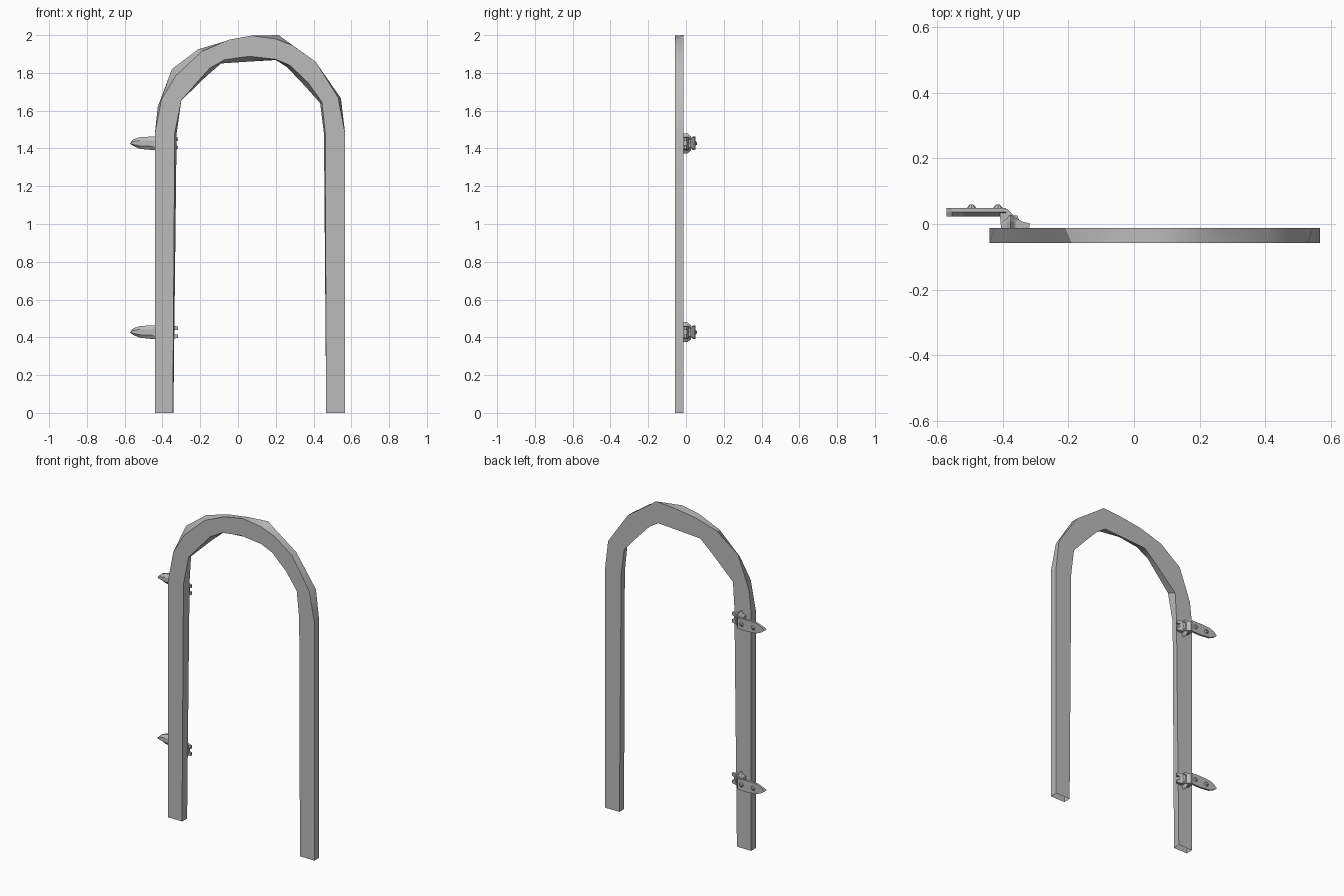
import bpy, bmesh, math

if "Cube" in bpy.data.objects:
    bpy.data.objects.remove(bpy.data.objects["Cube"])

grey = bpy.data.materials.new("stone grey")
grey.diffuse_color = (0.5, 0.5, 0.5, 1)
grey.use_nodes = True
grey.node_tree.nodes["Principled BSDF"].inputs["Base Color"].default_value = grey.diffuse_color


def finish(name, bm, smooth=False):
    bmesh.ops.recalc_face_normals(bm, faces=bm.faces)
    me = bpy.data.meshes.new(name)
    bm.to_mesh(me)
    bm.free()
    me.materials.append(grey)
    ob = bpy.data.objects.new(name, me)
    bpy.context.collection.objects.link(ob)
    if smooth:
        bpy.ops.object.select_all(action='DESELECT')
        ob.select_set(True)
        bpy.context.view_layer.objects.active = ob
        bpy.ops.object.shade_smooth_by_angle(angle=math.radians(30))
    return ob


def loft(name, loop_a, loop_b, skip=(), smooth=False):
    """Solid between two matching 3D outlines; skip leaves some sides open."""
    bm = bmesh.new()
    a = [bm.verts.new(p) for p in loop_a]
    b = [bm.verts.new(p) for p in loop_b]
    bm.faces.new(a)
    bm.faces.new(b[::-1])
    n = len(a)
    for i in range(n):
        if i not in skip:
            j = (i + 1) % n
            bm.faces.new((a[i], b[i], b[j], a[j]))
    return finish(name, bm, smooth)


def at_y(pts, y, z=0.0):
    return [(px, y, pz + z) for px, pz in pts]


# Arched frame: slightly different front and back outlines, open feet
outer_front = [(-.44, 0), (-.44, 1.48), (-.405, 1.66), (-.33, 1.785), (-.19, 1.915), (-.05, 1.975),
               (.07, 1.997), (.20, 1.98), (.29, 1.945), (.41, 1.86), (.53, 1.67), (.567, 1.48), (.567, 0)]
inner_front = [(.467, 0), (.462, 1.48), (.445, 1.645), (.37, 1.75), (.275, 1.84), (.20, 1.872),
               (.06, 1.888), (-.07, 1.87), (-.15, 1.825), (-.30, 1.655), (-.335, 1.48), (-.345, 0)]
outer_back = [(-.44, 0), (-.44, 1.48), (-.425, 1.62), (-.35, 1.82), (-.21, 1.925), (-.06, 1.97),
              (.08, 1.99), (.215, 2.0), (.27, 1.96), (.41, 1.86), (.545, 1.665), (.567, 1.48), (.567, 0)]
inner_back = [(.467, 0), (.455, 1.48), (.435, 1.64), (.35, 1.735), (.26, 1.83), (.20, 1.868),
              (.06, 1.86), (-.09, 1.85), (-.17, 1.78), (-.315, 1.64), (-.325, 1.48), (-.342, 0)]
front, back = outer_front + inner_front, outer_back + inner_back
loft("arched_frame", at_y(front, -.058), at_y(back, -.012),
     skip=(len(outer_front) - 1, len(front) - 1), smooth=True)

# Strap outlines, centred on the hinge height
strap = [(-.572, 0), (-.555, .020), (-.52, .033), (-.45, .036), (-.39, .034),
         (-.39, -.034), (-.45, -.036), (-.52, -.029), (-.555, -.014)]
strap_ridge = [(px, pz * .45) for px, pz in strap]
neck = [(-.41, .045), (-.385, .045), (-.36, .018), (-.335, .005), (-.335, -.014), (-.405, -.014)]
rosette = [(-.376 + r * .62 * math.cos(t), r * math.sin(t))
           for k in range(12)
           for r, t in [(.053 if k % 2 else .040, k * math.pi / 6)]]

for label, z in (("lower", .427), ("upper", 1.427)):
    # Pointed strap with a bevelled underside
    loft(label + "_strap", at_y(strap, .036, z), at_y(strap, .049, z))
    loft(label + "_strap_ridge", at_y(strap_ridge, .023, z), at_y(strap, .036, z))
    # Curled neck joining the strap to the frame
    loft(label + "_neck", [(px, py, z - .03) for px, py in neck], [(px, py, z + .03) for px, py in neck])
    # Flared mounting plate
    small = [(-.376 + (px + .376) * .7, pz * .7) for px, pz in rosette]
    loft(label + "_plate", at_y(rosette, -.014, z), at_y(rosette, .008, z))
    loft(label + "_plate_top", at_y(rosette, .008, z), at_y(small, .026, z))
    # Two prongs reaching past the inner edge of the frame
    for s, side in ((1, "top"), (-1, "bottom")):
        box = [(-.36, s * .022 - .012), (-.318, s * .022 - .009),
               (-.318, s * .022 + .009), (-.36, s * .022 + .012)]
        loft(f"{label}_{side}_prong", at_y(box, -.010, z),
             [(px, .012 if px < -.34 else .002, pz + z) for px, pz in box])
    # Faceted bolt heads
    for i, x in enumerate((-.495, -.415)):
        ring = [(math.cos(k * math.pi / 4), math.sin(k * math.pi / 4)) for k in range(8)]
        loft(f"{label}_bolt_{i + 1}", [(x + .016 * c, .047, z + .016 * s) for c, s in ring],
             [(x + .006 * c, .059, z + .006 * s) for c, s in ring])
